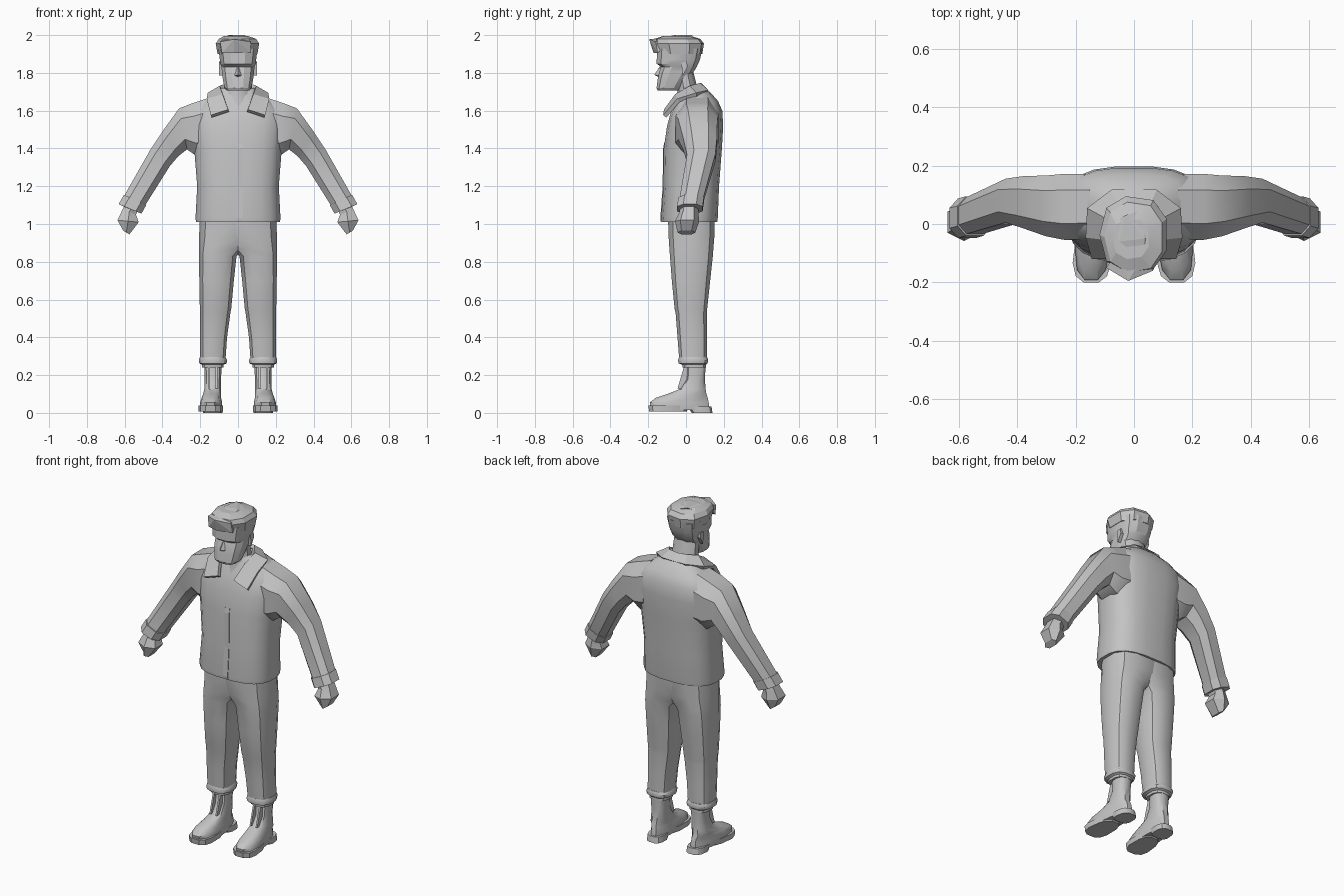
import bpy, bmesh, math
from mathutils import Vector as V

mat = bpy.data.materials.new("light grey")
mat.diffuse_color = (0.55, 0.55, 0.55, 1)


def finish(name, bm, mirror=False, angle=35, thick=0):
    bmesh.ops.recalc_face_normals(bm, faces=bm.faces)
    me = bpy.data.meshes.new(name)
    bm.to_mesh(me)
    bm.free()
    ob = bpy.data.objects.new(name, me)
    bpy.context.collection.objects.link(ob)
    me.materials.append(mat)
    if mirror:
        ob.modifiers.new("mirror", 'MIRROR').merge_threshold = 0.0005
    if thick:
        s = ob.modifiers.new("thickness", 'SOLIDIFY')
        s.thickness, s.offset = thick, 0
    if angle:
        bpy.ops.object.select_all(action='DESELECT')
        ob.select_set(True)
        bpy.context.view_layer.objects.active = ob
        bpy.ops.object.shade_smooth_by_angle(angle=math.radians(angle))
    return ob


def loft(name, rings, n=12, e=2.5, **kw):
    """Skin through rings (centre, half axis u, half axis v) of superellipse shape."""
    ang = [(i + 0.5) * math.tau / n for i in range(n)]
    p = lambda t: math.copysign(abs(t) ** (2 / e), t)
    pts = [(p(math.cos(a)), p(math.sin(a))) for a in ang]
    mu, mv = max(q[0] for q in pts), max(q[1] for q in pts)
    bm = bmesh.new()
    loops = [[bm.verts.new(c + u * (a / mu) + v * (b / mv)) for a, b in pts] for c, u, v in rings]
    for A, B in zip(loops, loops[1:]):
        for i in range(n):
            j = (i + 1) % n
            bm.faces.new((A[i], A[j], B[j], B[i]))
    bm.faces.new(loops[0])
    bm.faces.new(loops[-1])
    return finish(name, bm, **kw)


def level(z, x0, x1, y0, y1):
    """Horizontal ring from its extents."""
    return (V(((x0 + x1) / 2, (y0 + y1) / 2, z)), V(((x1 - x0) / 2, 0, 0)), V((0, (y1 - y0) / 2, 0)))


def sym(z, h, y0, y1):
    return level(z, -h, h, y0, y1)


def limb(ux, uz, lx, lz, y0, y1):
    """Arm ring from its upper and lower outline points and depth."""
    return (V(((ux + lx) / 2, (y0 + y1) / 2, (uz + lz) / 2)),
            V(((ux - lx) / 2, 0, (uz - lz) / 2)), V((0, (y1 - y0) / 2, 0)))


def hull(name, pts, **kw):
    bm = bmesh.new()
    for q in pts:
        bm.verts.new(q)
    r = bmesh.ops.convex_hull(bm, input=bm.verts)
    loose = [v for v in bm.verts if not v.link_faces]
    bmesh.ops.delete(bm, geom=loose, context='VERTS')
    return finish(name, bm, **kw)


# jacket body
loft("jacket_body", [
    sym(1.01, .222, -.13, .165), sym(1.03, .225, -.132, .168), sym(1.2, .216, -.12, .175),
    sym(1.4, .232, -.118, .19), sym(1.52, .245, -.10, .197), sym(1.6, .235, -.078, .192),
    sym(1.65, .185, -.055, .17), sym(1.69, .125, -.04, .135), sym(1.72, .085, -.03, .10)],
    n=20, e=2.7)

# jacket front placket
bm = bmesh.new()
prev = None
for z, y in ((1.012, -.134), (1.03, -.136), (1.2, -.124), (1.4, -.121), (1.43, -.116)):
    row = [bm.verts.new((x, y + d, z)) for x, d in ((-.004, .012), (-.004, 0), (.026, 0), (.026, .012))]
    if prev:
        for i in range(3):
            bm.faces.new((prev[i], prev[i + 1], row[i + 1], row[i]))
    prev = row
finish("jacket_placket", bm, angle=0)

# sleeves with cuffs, and fists
loft("sleeve", [
    limb(.15, 1.67, .17, 1.36, -.05, .17), limb(.24, 1.64, .22, 1.36, -.055, .172),
    limb(.312, 1.612, .27, 1.395, -.042, .166), limb(.40, 1.49, .315, 1.36, -.015, .164),
    limb(.466, 1.39, .362, 1.305, .005, .155), limb(.605, 1.145, .494, 1.095, -.035, .09)],
    n=8, e=2.6, mirror=True)
loft("sleeve_cuff", [
    limb(.604, 1.155, .486, 1.10, -.04, .095), limb(.632, 1.105, .511, 1.055, -.048, .088),
    limb(.618, 1.098, .522, 1.06, -.035, .075)],
    n=8, e=2.6, mirror=True)
loft("fist", [
    limb(.595, 1.11, .525, 1.08, -.03, .065), limb(.612, 1.075, .54, 1.05, -.035, .065),
    limb(.638, 1.02, .526, 1.01, -.058, .07), limb(.608, .965, .575, .945, -.045, .05)],
    n=6, e=2.4, mirror=True, angle=20)

# folded collar
inner = [(0, .075, 1.737), (.055, .068, 1.737), (.092, .02, 1.722), (.078, -.05, 1.68), (.05, -.108, 1.60)]
outer = [(0, .112, 1.70), (.075, .112, 1.70), (.155, .055, 1.685), (.162, -.04, 1.655), (.142, -.112, 1.57)]
bm = bmesh.new()
a = [bm.verts.new(q) for q in inner]
b = [bm.verts.new(q) for q in outer]
for i in range(4):
    bm.faces.new((a[i], b[i], b[i + 1], a[i + 1]))
finish("collar", bm, mirror=True, angle=0, thick=.022)

# trousers and rolled hems
loft("trouser_leg", [
    level(1.03, -.12, .203, -.095, .152), level(.93, -.10, .206, -.092, .15),
    level(.87, -.03, .206, -.088, .145), level(.83, .008, .206, -.085, .142),
    level(.7, .022, .205, -.075, .128), level(.55, .036, .202, -.06, .112),
    level(.53, .04, .2, -.055, .11), level(.4, .058, .2, -.045, .11), level(.27, .067, .2, -.035, .11)],
    n=12, e=2.8, mirror=True)
loft("trouser_hem", [
    level(.295, .066, .202, -.037, .112), level(.28, .058, .208, -.042, .118),
    level(.262, .06, .205, -.04, .114), level(.255, .076, .19, -.02, .105),
    level(.24, .076, .19, -.018, .105)],
    n=12, e=2.6, mirror=True)

# boots: upper, sole slab and heel, widened toward the toe
def boot(name, rings, e):
    ob = loft(name, rings, n=12, e=e, mirror=True)
    for v in ob.data.vertices:
        if v.co.z < .1:
            t = max(0, min(1, (.14 - v.co.y) / .3))
            v.co.x = .13 + .016 * t + (v.co.x - .14) * (.72 + .3 * t)


boot("boot", [
    level(.015, .08, .2, -.185, .125), level(.055, .078, .202, -.192, .12),
    level(.08, .085, .195, -.16, .115), level(.1, .09, .185, -.10, .108),
    level(.125, .09, .178, -.035, .104), level(.18, .09, .176, .0, .1), level(.27, .085, .18, .005, .105)], 2.5)
boot("boot_sole", [level(.008, .075, .205, -.195, .005), level(.04, .074, .206, -.2, .02)], 2.8)
boot("boot_heel", [level(0, .075, .205, .03, .14), level(.035, .078, .202, .01, .135)], 2.8)
# lacing ridges up the boot front
for i, x in enumerate((.113, .153)):
    hull(f"boot_lace_edge_{i}", [(x + d, y + k, z) for d in (-.005, .005) for k in (0, .02)
                                 for y, z in ((-.012, .24), (-.01, .18), (-.045, .128))], mirror=True, angle=0)

# neck and head
loft("neck", [sym(1.6, .085, -.075, .09), sym(1.7, .074, -.045, .065), sym(1.82, .07, -.06, .035)], n=10, e=2.2)
loft("head", [
    sym(1.706, .06, -.15, -.035), sym(1.72, .071, -.156, -.022), sym(1.765, .08, -.15, .01),
    sym(1.805, .085, -.142, .04), sym(1.832, .087, -.132, .057), sym(1.848, .094, -.155, .064),
    sym(1.87, .096, -.155, .074), sym(1.93, .104, -.152, .086)], n=12, e=2.7, angle=25)
hull("nose", [(0, -.135, 1.84), (-.022, -.142, 1.785), (.022, -.142, 1.785), (0, -.168, 1.79), (0, -.14, 1.775)], angle=0)
hull("ear", [(x, y, z) for x in (.08, .1) for y, z in ((-.025, 1.855), (.005, 1.86), (.008, 1.83), (-.018, 1.785))],
     mirror=True, angle=0)

# hair: cropped cap with a swept quiff
loft("hair", [
    sym(1.9, .103, -.15, .086), sym(1.955, .112, -.168, .095), sym(1.98, .096, -.165, .075),
    level(1.996, -.07, .05, -.12, .02)], n=9, e=2.4, angle=15)
hull("quiff", [(-.085, -.155, 1.905), (.07, -.15, 1.905), (-.02, -.172, 1.905), (-.02, -.195, 1.978),
               (-.095, -.15, 1.965), (.065, -.16, 1.965), (-.05, -.08, 1.99), (.06, -.07, 1.99)], angle=0)
hull("hair_tuft", [(.04, -.13, 1.985), (.04, .05, 1.98), (-.03, .03, 2.0), (-.05, -.06, 2.0), (.035, -.05, 2.0),
                   (.09, -.02, 1.965), (-.08, 0, 1.98)], angle=0)
